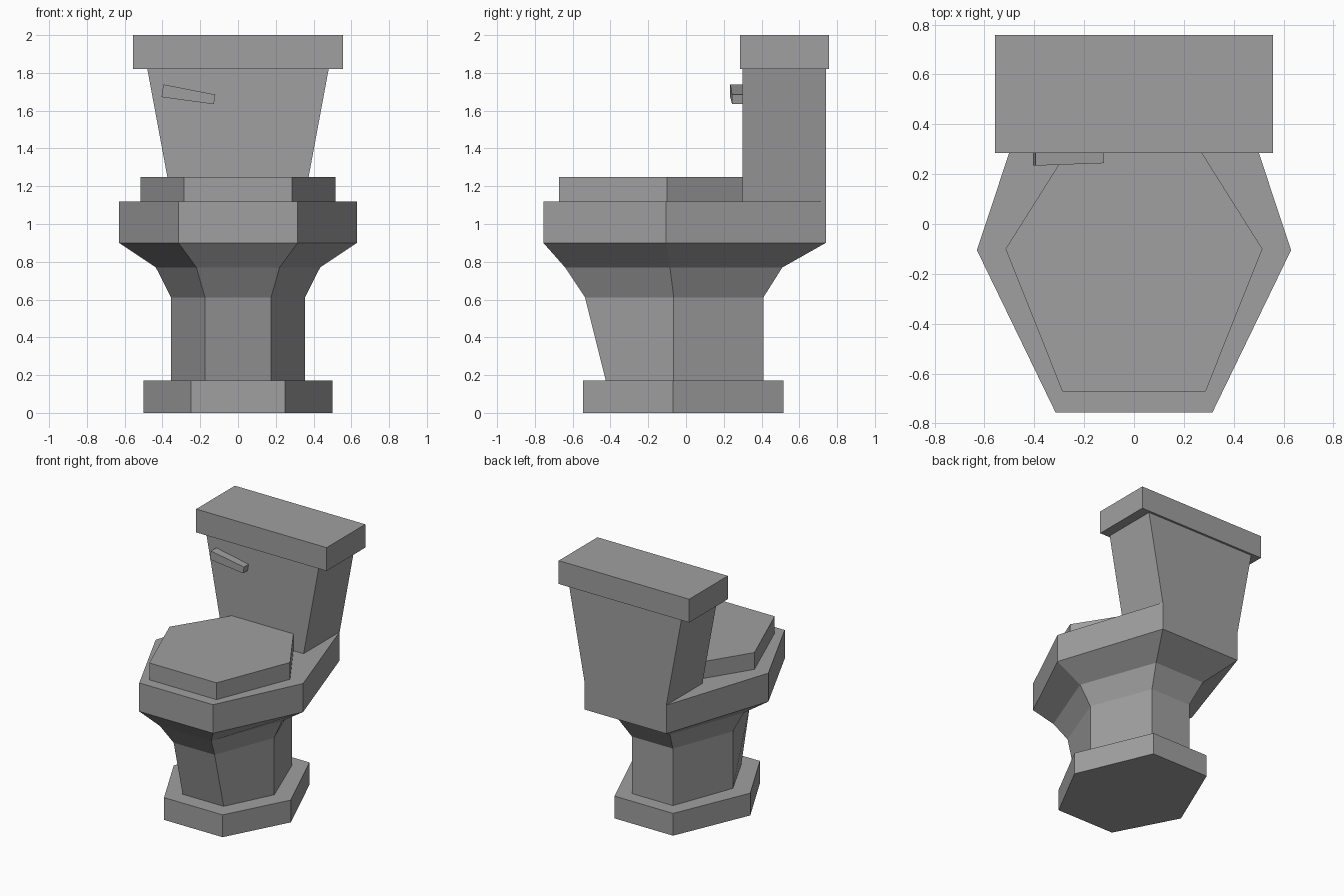
import bpy
import bmesh

cube = bpy.data.objects.get("Cube")
if cube:
    bpy.data.objects.remove(cube, do_unlink=True)

grey = bpy.data.materials.new("porcelain grey")
grey.use_nodes = True
colour = (0.35, 0.35, 0.35, 1)
grey.diffuse_color = colour
grey.node_tree.nodes["Principled BSDF"].inputs["Base Color"].default_value = colour


def loft(name, rings):
    """Join rings of points into a closed, flat-shaded solid."""
    bm = bmesh.new()
    loops = [[bm.verts.new(p) for p in ring] for ring in rings]
    for a, b in zip(loops, loops[1:]):
        for i in range(len(a)):
            j = (i + 1) % len(a)
            bm.faces.new((a[i], a[j], b[j], b[i]))
    bm.faces.new(loops[0][::-1])
    bm.faces.new(loops[-1])
    bmesh.ops.recalc_face_normals(bm, faces=bm.faces)
    mesh = bpy.data.meshes.new(name)
    bm.to_mesh(mesh)
    bm.free()
    mesh.materials.append(grey)
    obj = bpy.data.objects.new(name, mesh)
    bpy.context.collection.objects.link(obj)
    return obj


def hexagon(z, front, mid, back):
    """Mirrored six-sided ring; each pair is (half width, y)."""
    half = [front, mid, back]
    return [(w, y, z) for w, y in half] + [(-w, y, z) for w, y in reversed(half)]


def rectangle(z, w, y0, y1):
    return [(-w, y0, z), (w, y0, z), (w, y1, z), (-w, y1, z)]


# Foot plate
foot = ((0.25, -0.545), (0.5, -0.07), (0.25, 0.515))
loft("foot_plate", [hexagon(z, *foot) for z in (0, 0.172)])

# Pedestal flaring out into the bowl and its upright rim
rim = ((0.315, -0.755), (0.63, -0.105), (0.35, 0.74))
loft("bowl", [
    hexagon(0.172, (0.175, -0.425), (0.355, -0.065), (0.175, 0.41)),
    hexagon(0.612, (0.175, -0.535), (0.355, -0.065), (0.175, 0.41)),
    hexagon(0.77, (0.22, -0.64), (0.435, -0.085), (0.22, 0.51)),
    hexagon(0.9, *rim),
    hexagon(1.12, *rim),
])

# Closed seat lid, running back to the tank
lid = ((0.287, -0.672), (0.515, -0.1), (0.26, 0.305))
loft("seat_lid", [hexagon(z, *lid) for z in (1.12, 1.25)])

# Tapered tank and its cover
loft("tank", [rectangle(1.12, 0.35, 0.3, 0.74), rectangle(1.82, 0.48, 0.3, 0.74)])
loft("tank_cover", [rectangle(z, 0.557, 0.285, 0.757) for z in (1.82, 2.0)])

# Slanted flush handle, slightly thinner at its free end
outline = [(-0.405, 1.672), (-0.128, 1.634), (-0.12, 1.685), (-0.395, 1.739)]
loft("flush_handle", [
    [(x, 0.305, z) for x, z in outline],
    [(x, 0.244 if x > -0.2 else 0.234, z) for x, z in outline],
])
